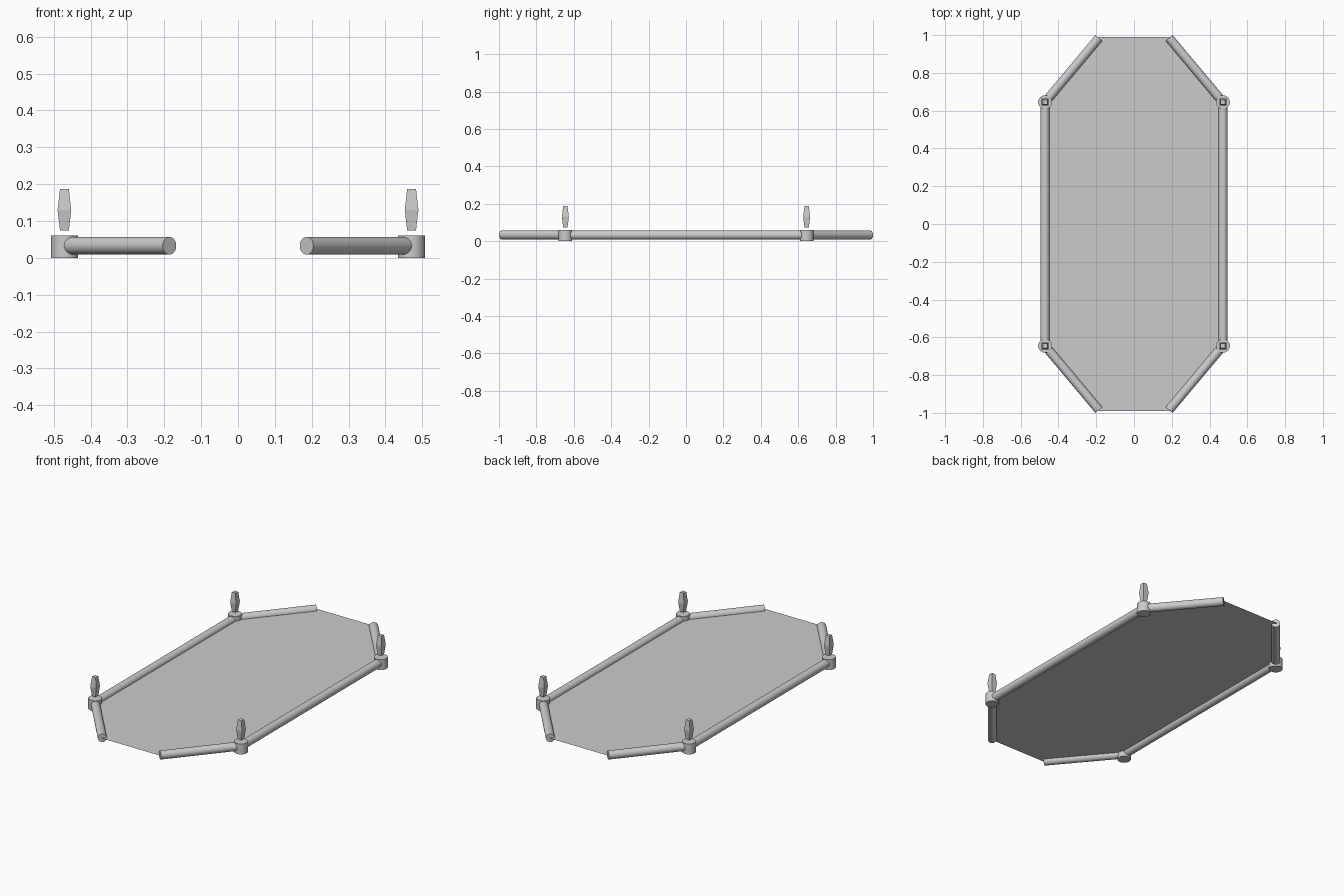
import bpy, bmesh
from mathutils import Vector

if "Cube" in bpy.data.objects:
    bpy.data.objects.remove(bpy.data.objects["Cube"])

R = 0.024            # tube radius
ZC = 0.033           # tube centre height
JX, JY = 0.471, 0.645  # corner joint position
EX, EY = 0.186, 0.985  # free end of the diagonal tubes


def smooth(ob):
    bpy.ops.object.select_all(action='DESELECT')
    ob.select_set(True)
    bpy.context.view_layer.objects.active = ob
    bpy.ops.object.shade_smooth_by_angle(angle=0.6)


def tube(name, a, b, radius):
    a, b = Vector(a), Vector(b)
    d = b - a
    bpy.ops.mesh.primitive_cylinder_add(vertices=32, radius=radius, depth=d.length,
                                        location=(a + b) / 2)
    ob = bpy.context.object
    ob.name = name
    ob.rotation_euler = d.to_track_quat('Z', 'Y').to_euler()
    smooth(ob)
    return ob


def peg(name, x, y):
    # square peg, widest in the middle, hovering over the joint
    bm = bmesh.new()
    rings = []
    for z, h in ((0.074, 0.012), (0.13, 0.0185), (0.187, 0.012)):
        rings.append([bm.verts.new((sx * h, sy * h, z))
                      for sx, sy in ((-1, -1), (1, -1), (1, 1), (-1, 1))])
    for lo, hi in zip(rings, rings[1:]):
        for i in range(4):
            j = (i + 1) % 4
            bm.faces.new((lo[i], lo[j], hi[j], hi[i]))
    bm.faces.new(rings[0][::-1])
    bm.faces.new(rings[-1])
    me = bpy.data.meshes.new(name)
    bm.to_mesh(me)
    bm.free()
    ob = bpy.data.objects.new(name, me)
    ob.location = (x, y, 0)
    bpy.context.collection.objects.link(ob)


# thin elongated octagonal sheet
outline = [(0.2, 0.99), (-0.2, 0.99), (-JX, JY), (-JX, -JY),
           (-0.2, -0.99), (0.2, -0.99), (JX, -JY), (JX, JY)]
me = bpy.data.meshes.new("sheet")
me.from_pydata([(x, y, ZC) for x, y in outline], [], [tuple(range(8))])
bpy.context.collection.objects.link(bpy.data.objects.new("sheet", me))

# side rails, corner joints, diagonal rails and pegs
for sx, side in ((-1, "left"), (1, "right")):
    tube(f"{side}_rail", (sx * JX, -JY, ZC), (sx * JX, JY, ZC), R)
    for sy, end in ((-1, "front"), (1, "back")):
        tag = f"{end}_{side}"
        x, y = sx * JX, sy * JY
        tube(f"{tag}_diagonal_rail", (sx * (JX - 0.006), sy * (JY + 0.007), ZC),
             (sx * EX, sy * EY, ZC), R)
        tube(f"{tag}_joint", (x, y, 0), (x, y, 0.061), 0.0365)
        peg(f"{tag}_peg", x, y)
